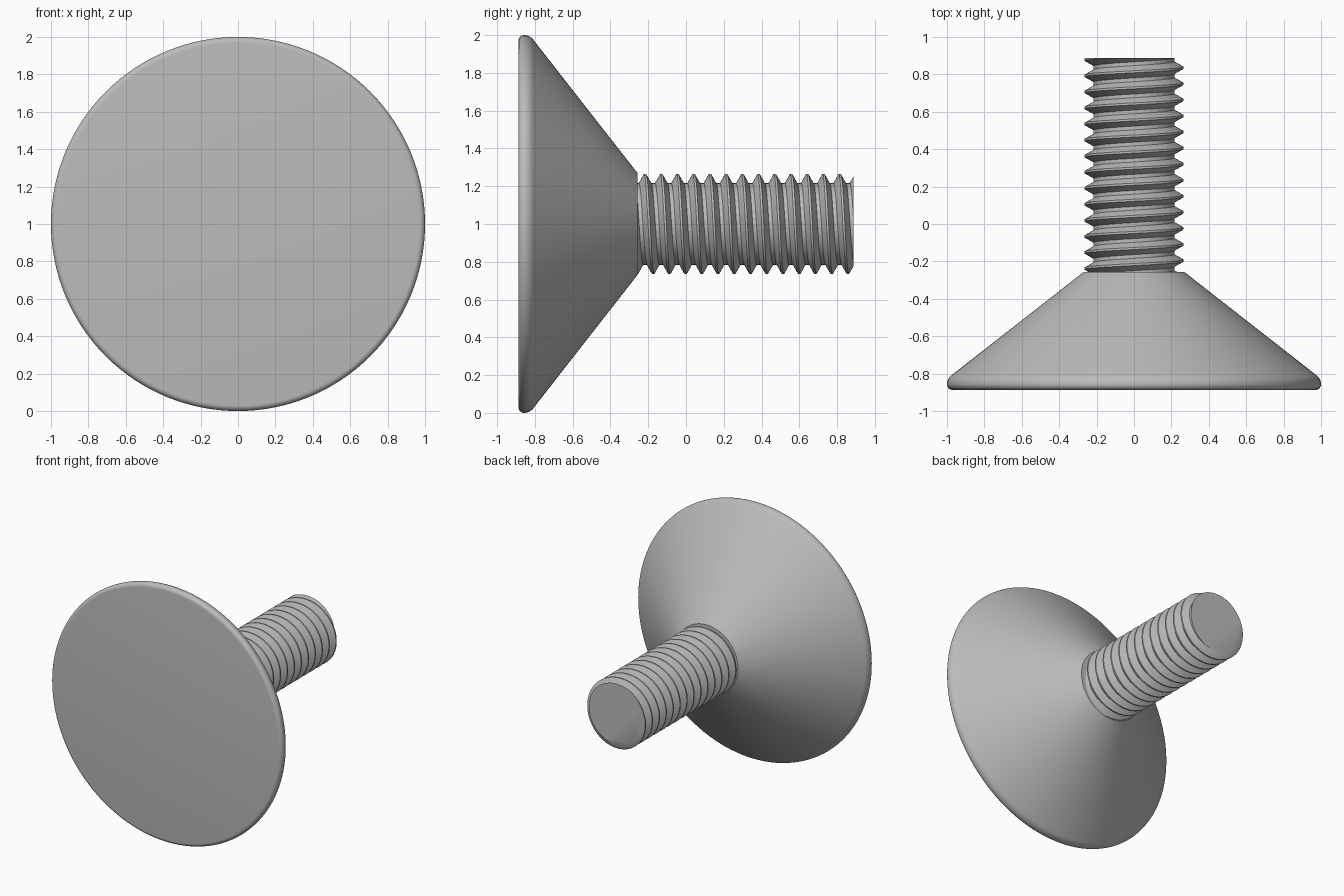
import bpy, bmesh, math
from mathutils import Vector

cube = bpy.data.objects.get("Cube")
if cube:
    bpy.data.objects.remove(cube, do_unlink=True)

CENTRE = Vector((0, 0, 1))
FRONT, NECK, BACK = -0.887, -0.257, 0.887

steel = bpy.data.materials.new("grey_steel")
steel.use_nodes = True
colour = (0.5, 0.5, 0.5, 1)
steel.diffuse_color = colour
steel.node_tree.nodes["Principled BSDF"].inputs["Base Color"].default_value = colour


def make_object(name, bm):
    bmesh.ops.recalc_face_normals(bm, faces=bm.faces)
    mesh = bpy.data.meshes.new(name)
    bm.to_mesh(mesh)
    bm.free()
    mesh.materials.append(steel)
    ob = bpy.data.objects.new(name, mesh)
    bpy.context.collection.objects.link(ob)
    bpy.ops.object.select_all(action='DESELECT')
    ob.select_set(True)
    bpy.context.view_layer.objects.active = ob
    bpy.ops.object.shade_smooth_by_angle(angle=math.radians(30))
    return ob


def arc(radius, cx, cy, start, end, steps):
    angles = [math.radians(start + (end - start) * i / steps) for i in range(steps + 1)]
    return [(cx + radius * math.cos(a), cy + radius * math.sin(a)) for a in angles]


# Countersunk head: flat front, rounded rim, cone tapering to the neck
profile = [(0, FRONT)]
profile += arc(0.03, 0.97, FRONT + 0.03, -90, 0, 6)
profile += arc(0.06, 0.94, FRONT + 0.03, 0, 52, 5)[1:]
profile += [(0.27, NECK), (0, NECK)]
bm = bmesh.new()
verts = [bm.verts.new((r, y, 1)) for r, y in profile]
edges = [bm.edges.new(pair) for pair in zip(verts, verts[1:])]
bmesh.ops.spin(bm, geom=verts + edges, cent=CENTRE, axis=(0, 1, 0),
               angle=math.tau, steps=128, use_duplicate=False)
bmesh.ops.remove_doubles(bm, verts=bm.verts, dist=0.0001)
make_object("countersunk_head", bm)

# Threaded shank: a thread profile swept along a right-handed helix
PITCH, MAJOR, MINOR, STEPS, TURNS = 0.0859, 0.265, 0.216, 72, 17
thread = [(-0.0055, MAJOR), (0.0055, MAJOR), (0.033, MINOR), (PITCH - 0.033, MINOR)]
crest_start = 0.814 - 14 * PITCH
bm = bmesh.new()
rows = []
for i in range(STEPS * TURNS + 1):
    t = math.tau * i / STEPS
    y0 = crest_start + PITCH * i / STEPS
    rows.append([bm.verts.new((r * math.sin(t), y0 + dy, 1 + r * math.cos(t)))
                 for dy, r in thread])
for i in range(STEPS * (TURNS - 1)):
    # The last profile point joins the first point one full turn further on
    a = rows[i] + [rows[i + STEPS][0]]
    b = rows[i + 1] + [rows[i + 1 + STEPS][0]]
    for k in range(len(thread)):
        bm.faces.new((a[k], b[k], b[k + 1], a[k + 1]))
bmesh.ops.delete(bm, geom=[v for v in bm.verts if not v.link_faces], context='VERTS')

# Trim the shank square at both ends and close it
for y, direction in ((NECK - 0.01, -1), (BACK, 1)):
    bmesh.ops.bisect_plane(bm, geom=bm.verts[:] + bm.edges[:] + bm.faces[:], dist=1e-6,
                           plane_co=(0, y, 0), plane_no=(0, direction, 0), clear_outer=True)
bmesh.ops.holes_fill(bm, edges=[e for e in bm.edges if e.is_boundary], sides=0)
make_object("threaded_shank", bm)
